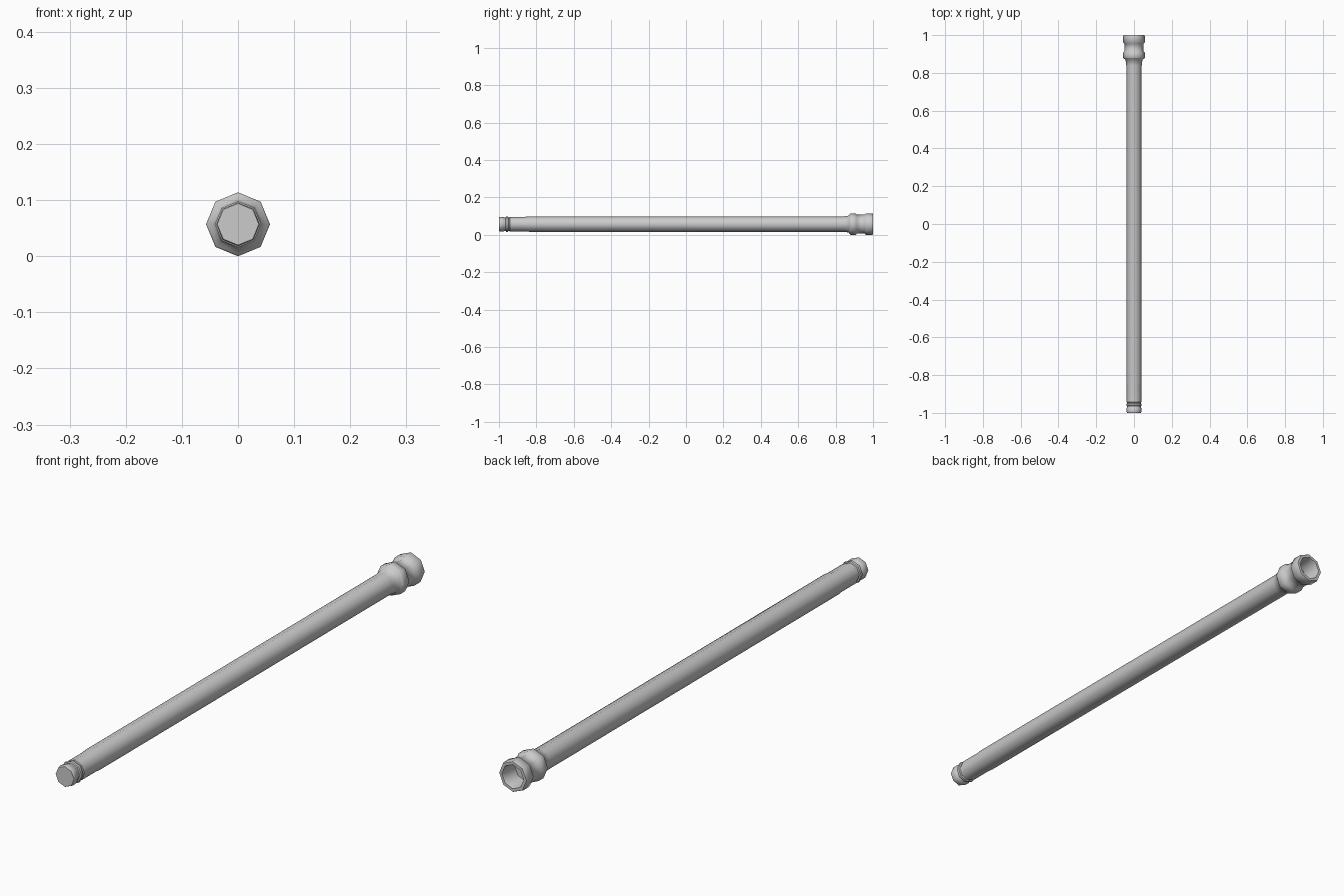
import bpy, bmesh, math

if "Cube" in bpy.data.objects:
    bpy.data.objects.remove(bpy.data.objects["Cube"])

SIDES = 8
AXIS_Z = 0.057


def lathe(name, profile, cap_start=True, cap_end=True):
    """Spin (y, radius) pairs around the pipe's long axis."""
    bm = bmesh.new()
    rings = []
    for y, r in profile:
        rings.append([bm.verts.new((r * math.cos(2 * math.pi * i / SIDES), y,
                                    AXIS_Z + r * math.sin(2 * math.pi * i / SIDES)))
                      for i in range(SIDES)])
    for a, b in zip(rings, rings[1:]):
        for i in range(SIDES):
            j = (i + 1) % SIDES
            bm.faces.new((a[i], b[i], b[j], a[j]))
    if cap_start:
        bm.faces.new(rings[0])
    if cap_end:
        bm.faces.new(rings[-1][::-1])
    bmesh.ops.recalc_face_normals(bm, faces=bm.faces)
    mesh = bpy.data.meshes.new(name)
    bm.to_mesh(mesh)
    bm.free()
    obj = bpy.data.objects.new(name, mesh)
    bpy.context.collection.objects.link(obj)
    bpy.ops.object.select_all(action='DESELECT')
    obj.select_set(True)
    bpy.context.view_layer.objects.active = obj
    bpy.ops.object.shade_smooth_by_angle(angle=math.radians(48))
    return obj


# Pipe: plain end with two ridges, long barrel, belled socket that is open at +y
spigot = [(-1.0, 0.037), (-0.995, 0.039), (-0.975, 0.039), (-0.972, 0.036),
          (-0.964, 0.036), (-0.962, 0.041), (-0.952, 0.041), (-0.95, 0.036),
          (-0.944, 0.036), (-0.942, 0.039)]
barrel = [(-0.86, 0.039), (-0.84, 0.041), (0.84, 0.041), (0.87, 0.045)]
collar = [(0.876, 0.054), (0.88, 0.057), (0.908, 0.057), (0.914, 0.05)]
rim = [(0.955, 0.05), (0.961, 0.057), (0.996, 0.057), (1.0, 0.055)]
socket = [(1.0, 0.044), (0.99, 0.041), (0.93, 0.041)]
lathe("pipe", spigot + barrel + collar + rim + socket)
